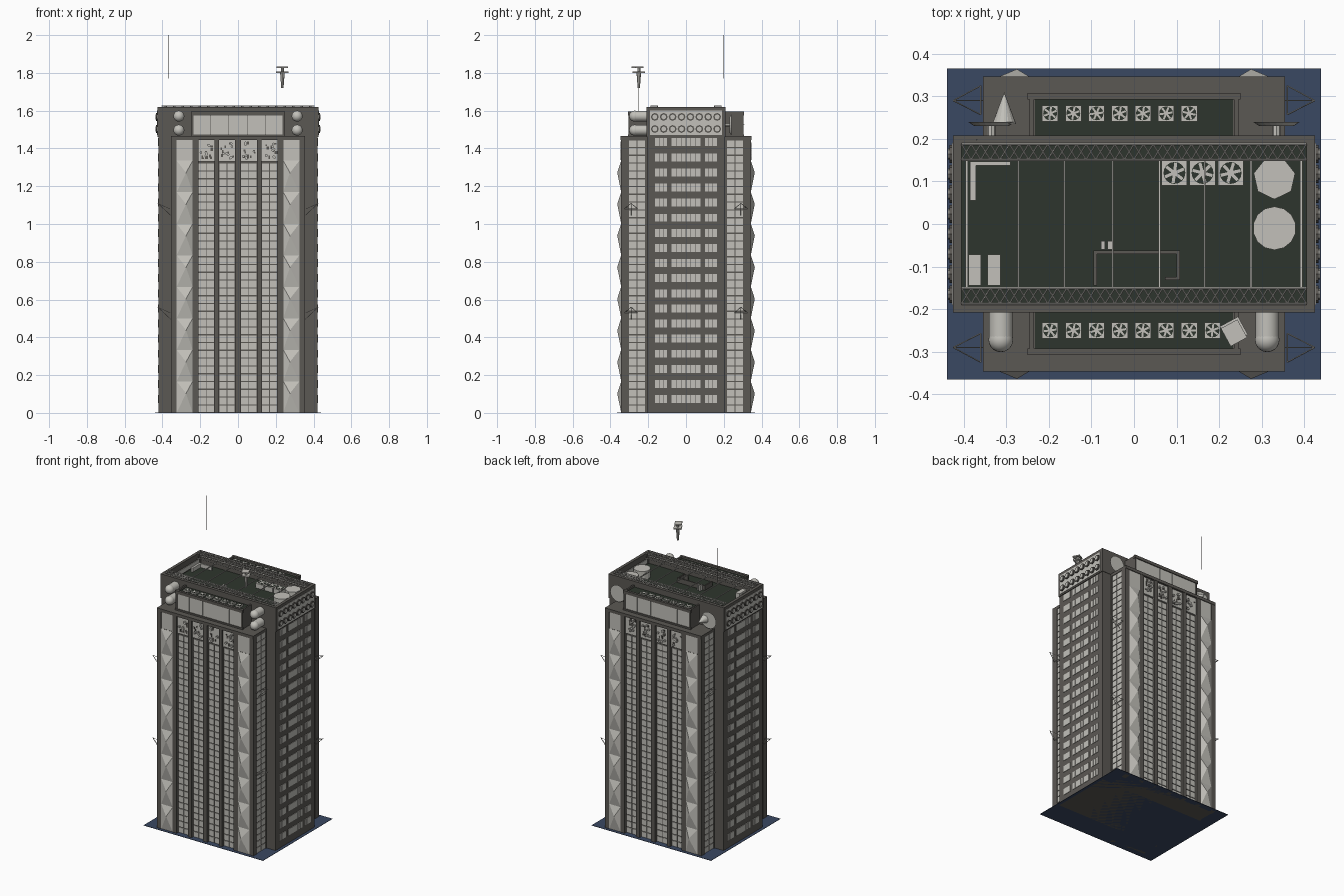
import bpy, bmesh, math, random
from mathutils import Vector, Matrix

if "Cube" in bpy.data.objects:
    bpy.data.objects.remove(bpy.data.objects["Cube"])

random.seed(4)
S = (-1, 1)


def material(name, c):
    m = bpy.data.materials.new(name)
    m.diffuse_color = (*c, 1)
    m.use_nodes = True
    m.node_tree.nodes["Principled BSDF"].inputs["Base Color"].default_value = m.diffuse_color
    return m


FRAME = material("warm dark grey", (0.105, 0.098, 0.088))
PALE = material("pale concrete", (0.54, 0.53, 0.49))
GREEN = material("dark green roofing", (0.027, 0.036, 0.026))
NAVY = material("navy base", (0.042, 0.065, 0.122))


def box(bm, x0, x1, y0, y1, z0, z1, rot=0):
    c = Vector(((x0 + x1) / 2, (y0 + y1) / 2, (z0 + z1) / 2))
    m = Matrix.Translation(c) @ Matrix.Rotation(rot, 4, 'Z') @ Matrix.Diagonal(
        (abs(x1 - x0), abs(y1 - y0), abs(z1 - z0), 1))
    bmesh.ops.create_cube(bm, size=1, matrix=m)


def rod(bm, p, q, r, r2=None, n=4):
    p, q = Vector(p), Vector(q)
    d = q - p
    m = Matrix.Translation((p + q) / 2) @ d.to_track_quat('Z', 'Y').to_matrix().to_4x4()
    bmesh.ops.create_cone(bm, cap_ends=True, segments=n, radius1=r,
                          radius2=r if r2 is None else r2, depth=d.length, matrix=m)


def done(name, bm, mat, smooth=False):
    me = bpy.data.meshes.new(name)
    bm.to_mesh(me)
    bm.free()
    me.materials.append(mat)
    ob = bpy.data.objects.new(name, me)
    bpy.context.collection.objects.link(ob)
    if smooth:
        bpy.context.view_layer.objects.active = ob
        ob.select_set(True)
        bpy.ops.object.shade_smooth_by_angle(angle=math.radians(40))
        ob.select_set(False)


new = bmesh.new

# base plate
b = new(); box(b, -.44, .44, -.365, .365, 0, .002); done("base_plate", b, NAVY)

# core block with hollow roof parapet
b = new()
box(b, -.42, .42, -.205, .205, 0, 1.54)
for s in S:
    box(b, s * .405, s * .425, -.208, .208, 1.46, 1.62)
    box(b, -.405, .405, s * .188, s * .208, 1.46, 1.62)
done("core_block", b, FRAME)

# wings, piers and penthouses
b = new()
for s in S:
    box(b, -.35, .35, s * .2, s * .325, 0, 1.455)
    box(b, -.355, .355, s * .2, s * .347, 1.445, 1.465)
    for e in S:
        box(b, e * .325, e * .355, s * .305, s * .345, 0, 1.45)
        box(b, e * .345, e * .355, s * .2, s * .213, 0, 1.45)
        box(b, e * .235, e * .245, s * .2, s * .305, 1.46, 1.595)
        for x0, x1 in ((.21, .24), (.1, .125), (0, .015)):
            box(b, e * x0, e * x1, s * .32, s * .345, 0, 1.45)
    box(b, -.245, .245, s * .2, s * .295, 1.46, 1.58)
    box(b, -.25, .25, s * .292, s * .308, 1.575, 1.595)
    box(b, -.25, .25, s * .292, s * .308, 1.462, 1.475)
done("wing_frames", b, FRAME)

# window panes on wing fronts and wing sides
b = new()
for s in S:
    for k in range(32):
        z = .004 + k * .0413
        for x0 in (-.21, -.1, .015, .125):
            for c in range(2):
                x = x0 + .002 + c * .0425
                box(b, x, x + .038, s * .323, s * .329, z, z + .035)
    for k in range(35):
        z = .004 + k * .0413
        for e in S:
            for c in range(2):
                y = .216 + c * .045
                box(b, e * .348, e * .353, s * y, s * (y + .041), z, z + .035)
done("wing_windows", b, PALE)

# core side windows
b = new()
for e in S:
    for k in range(18):
        z = .073 + k * .08
        for y0, y1, n in ((-.165, -.098, 3), (-.077, .077, 6), (.098, .165, 3)):
            w = (y1 - y0) / n
            for i in range(n):
                box(b, e * .418, e * .423, y0 + i * w + .0015, y0 + (i + 1) * w - .0015,
                    z - .021, z + .021)
done("core_side_windows", b, PALE)

# faceted columns of shallow pyramids
b = new()
N, H = 8, 1.335
for s in S:
    for e in S:
        for k in range(N):
            z0, z1 = H * k / N, H * (k + 1) / N
            pts = [(e * .24, z0), (e * .325, z0), (e * .325, z1), (e * .24, z1)]
            ring = [b.verts.new((x, s * .343, z)) for x, z in pts]
            apex = b.verts.new((e * .275, s * .364, z0 + (z1 - z0) * .62))
            for i in range(4):
                b.faces.new((ring[i], ring[(i + 1) % 4], apex))
            b.faces.new(ring[::-1])
        box(b, e * .24, e * .325, s * .32, s * .342, H, 1.447)
bmesh.ops.recalc_face_normals(b, faces=b.faces)
done("faceted_columns", b, PALE)

# crown panels with machinery detail, front and back
b, d = new(), new()
for s in S:
    for x0 in (-.21, -.1, .015, .125):
        box(b, x0, x0 + .085, s * .323, s * .334, 1.33, 1.447)
        for i in range(7):
            x, z = x0 + random.uniform(.005, .07), random.uniform(1.335, 1.425)
            box(d, x, x + random.uniform(.006, .015), s * .33, s * .337, z, z + random.uniform(.006, .02))
            x, z = x0 + random.uniform(.01, .07), random.uniform(1.345, 1.43)
            rod(b, (x, s * .33, z), (x, s * .346, z), .007, n=8)
    # penthouse face panels
    for i in range(5):
        x = -.245 + i * .098
        box(b, x + .001, x + .097, s * .29, s * .302, 1.475, 1.577)
done("crown_panels", b, PALE)
done("crown_recesses", d, FRAME)

# ventilator panels at the top of the core sides
b, d = new(), new()
for e in S:
    box(b, e * .42, e * .428, -.19, .19, 1.47, 1.6)
    for r in range(2):
        for i in range(8):
            y, z = -.165 + i * .0471, 1.503 + r * .064
            rod(d, (e * .42, y, z), (e * .434, y, z), .021, n=8)
            rod(b, (e * .42, y, z), (e * .437, y, z), .013, n=8)
done("side_vent_panels", b, PALE)
done("side_vent_rings", d, FRAME)

# green roof surfaces
b = new()
box(b, -.405, .405, -.188, .188, 1.539, 1.544)
for s in S:
    box(b, -.233, .233, s * .208, s * .292, 1.579, 1.583)
done("roof_surfaces", b, GREEN)

# roof fans: housing, dark well, blades
b, d = new(), new()


def fan(x, y, z, w, h):
    box(b, x - w / 2, x + w / 2, y - w / 2, y + w / 2, z, z + h)
    rod(d, (x, y, z + h - .002), (x, y, z + h + .001), w * .43, n=16)
    rod(b, (x, y, z + h), (x, y, z + h + .002), w * .13, n=8)
    a0 = random.uniform(0, 1.5)
    for i in range(3):
        box(b, x - w * .4, x + w * .4, y - w * .06, y + w * .06, z + h, z + h + .002,
            a0 + i * math.pi / 3)


for i in range(8):
    fan(-.197 + i * .0545, -.25, 1.58, .038, .012)
    if i < 7:
        fan(-.197 + i * .0545, .26, 1.58, .038, .012)
for x in (.095, .161, .227):
    fan(x, .12, 1.54, .06, .035)
done("fan_housings", b, PALE)
done("fan_wells", d, GREEN)

# lattice trusses along the roof edges
b = new()
for s in S:
    y0, y1, n = s * .151, s * .187, 36
    w = .81 / n
    for y in (y0, y1):
        for z in (1.592, 1.625):
            rod(b, (-.405, y, z), (.405, y, z), .003)
    for i in range(n):
        x, x2 = -.405 + i * w, -.405 + (i + 1) * w
        rod(b, (x, y0, 1.625), (x2, y1, 1.625), .002)
        rod(b, (x, y1, 1.625), (x2, y0, 1.625), .002)
        for y in (y0, y1):
            rod(b, (x, y, 1.592 + .033 * (i % 2)), (x2, y, 1.625 - .033 * (i % 2)), .002)
done("roof_trusses", b, PALE)

# roof beams, pipes and boxes
b = new()
for x in (-.272, -.164, -.05, .06, .166, .275):
    box(b, x - .002, x + .002, -.15, .15, 1.588, 1.594)
box(b, -.385, -.29, .137, .147, 1.54, 1.57)
box(b, -.385, -.371, .055, .14, 1.54, 1.57)
for e in S:
    box(b, e * .39, e * .396, -.15, .15, 1.56, 1.59)
for x in (-.374, -.329):
    box(b, x - .015, x + .015, -.145, -.072, 1.54, 1.585)
for x in (-.073, -.057):
    box(b, x - .005, x + .005, -.06, -.04, 1.54, 1.58)
done("roof_equipment", b, PALE)

# low stair enclosure wall
b = new()
for x0, x1, y0, y1 in ((-.095, -.087, -.145, -.062), (-.095, .108, -.07, -.062),
                       (.1, .108, -.13, -.062), (.073, .108, -.132, -.124)):
    box(b, x0, x1, y0, y1, 1.54, 1.575)
done("stair_wall", b, FRAME)

# roof tanks
b = new()
rod(b, (.33, .108, 1.54), (.33, .108, 1.6), .05, n=7)
rod(b, (.33, -.01, 1.54), (.33, -.01, 1.6), .051, n=14)
done("roof_tanks", b, PALE)

# domed tanks at the front
b = new()
for e in S:
    for z in (1.571, 1.497):
        x = e * .313
        rod(b, (x, -.2, z), (x, -.272, z), .028, n=20)
        bmesh.ops.create_uvsphere(b, u_segments=20, v_segments=12, radius=.029,
                                  matrix=Matrix.Translation((x, -.272, z)))
done("domed_tanks", b, PALE, True)

# dishes and horn at the back
b = new()
for e in S:
    rod(b, (e * .335, .23, 1.525), (e * .335, .24, 1.525), .04, .055, 20)
    rod(b, (e * .335, .205, 1.525), (e * .335, .23, 1.525), .01, n=8)
rod(b, (-.305, .235, 1.525), (-.305, .31, 1.525), .028, 0, 16)
done("back_dishes", b, PALE)

# triangular wire brackets on the wing sides
b = new()
for s in S:
    for e in S:
        for z in (1.06, .51):
            tip = (e * .425, s * .29, z + .05)
            feet = [(e * .36, s * .257, z + .02), (e * .36, s * .325, z + .02)]
            rod(b, *feet, .0015)
            for f in feet:
                rod(b, f, tip, .0015)
            rod(b, (e * .355, s * .29, z - .015), tip, .0015)
done("wire_brackets", b, PALE)

# thin antenna and raised beacon
b = new()
rod(b, (-.37, .198, 1.62), (-.37, .198, 1.77), .0006)
rod(b, (-.37, .198, 1.77), (-.37, .198, 2.0), .0018)
done("antenna", b, FRAME)
b = new()
x, y = .235, -.25
rod(b, (x, y, 1.58), (x, y, 1.72), .0006)
rod(b, (x, y, 1.72), (x, y, 1.8), .006, .012, 8)
box(b, x - .024, x + .024, y - .024, y + .024, 1.8, 1.808, .5)
rod(b, (x, y, 1.808), (x, y, 1.828), .008, n=8)
box(b, x - .022, x + .022, y - .03, y + .018, 1.826, 1.833, .5)
done("beacon", b, PALE)
